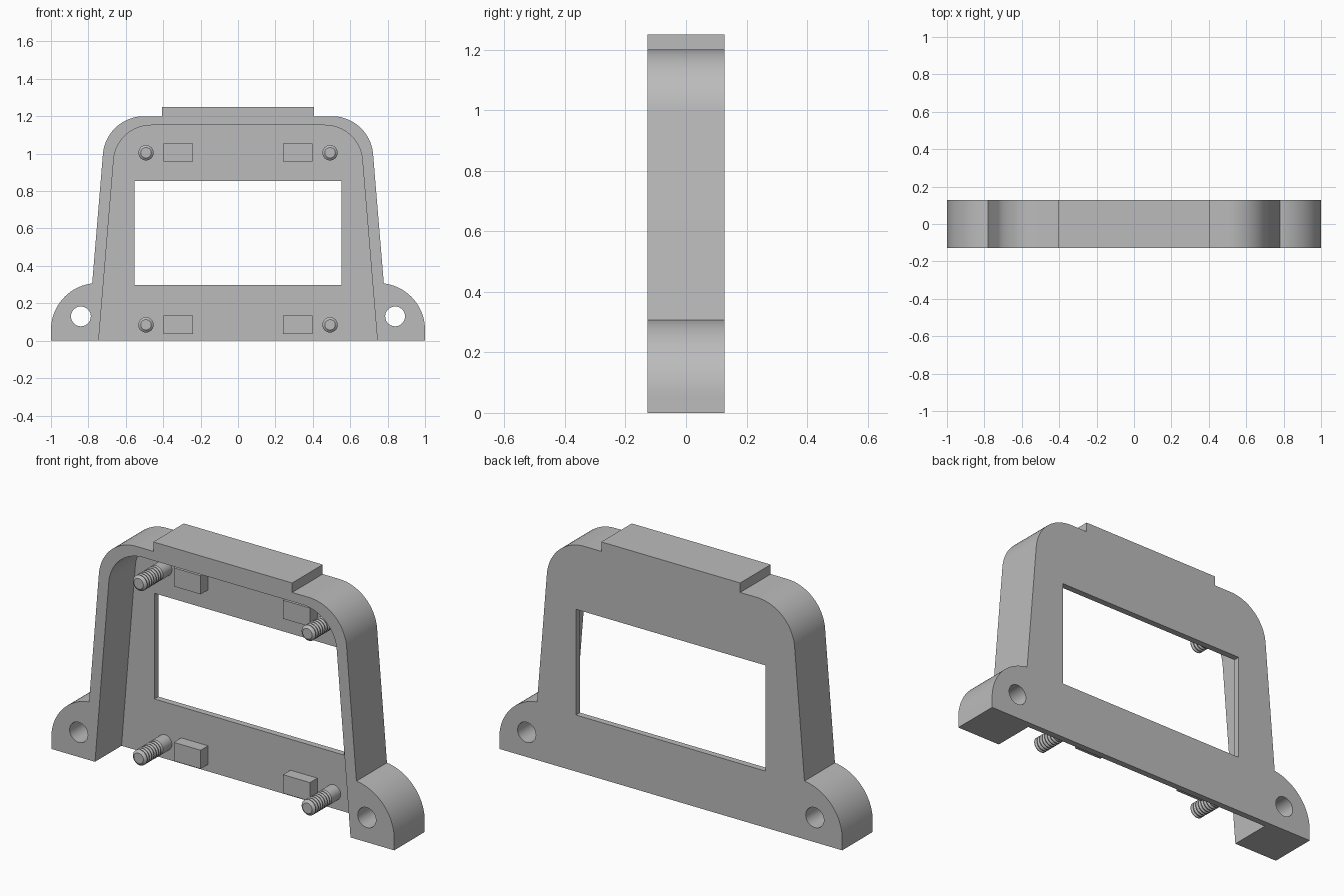
import bpy, bmesh
from math import atan, cos, sin, pi, radians, sqrt
from mathutils import Matrix

if "Cube" in bpy.data.objects:
    bpy.data.objects.remove(bpy.data.objects["Cube"], do_unlink=True)

HALF = 0.127            # half depth of the frame
PLATE = HALF - 0.033    # front surface of the back plate
SLOPE = 0.083           # lean of the side walls

grey = bpy.data.materials.new("plain_grey")
grey.use_nodes = True
grey.diffuse_color = (0.5, 0.5, 0.5, 1)
grey.node_tree.nodes["Principled BSDF"].inputs["Base Color"].default_value = (0.5, 0.5, 0.5, 1)


def finish(name, bm):
    bmesh.ops.recalc_face_normals(bm, faces=bm.faces)
    mesh = bpy.data.meshes.new(name)
    bm.to_mesh(mesh)
    bm.free()
    mesh.materials.append(grey)
    obj = bpy.data.objects.new(name, mesh)
    bpy.context.collection.objects.link(obj)
    return obj


def smooth(obj, angle=30):
    bpy.ops.object.select_all(action='DESELECT')
    obj.select_set(True)
    bpy.context.view_layer.objects.active = obj
    bpy.ops.object.shade_smooth_by_angle(angle=radians(angle))


def arc(cx, cz, r, start, end, steps=20):
    return [(cx + r * cos(start + (end - start) * i / steps),
             cz + r * sin(start + (end - start) * i / steps)) for i in range(steps + 1)]


def shoulder(foot, top, r):
    """Rounded corner between a leaning side wall and the flat top."""
    cz = top - r
    cx = foot - SLOPE * cz - r * sqrt(1 + SLOPE ** 2)
    return arc(cx, cz, r, atan(SLOPE), pi / 2)


def mirrored(half):
    return half + [(-x, z) for x, z in reversed(half)]


def prism(name, profile, y0, y1):
    bm = bmesh.new()
    face = bm.faces.new([bm.verts.new((x, y0, z)) for x, z in profile])
    new = bmesh.ops.extrude_face_region(bm, geom=[face])["geom"]
    bmesh.ops.translate(bm, vec=(0, y1 - y0, 0),
                        verts=[v for v in new if isinstance(v, bmesh.types.BMVert)])
    return finish(name, bm)


def box_profile(x0, x1, z0, z1):
    return [(x0, z0), (x1, z0), (x1, z1), (x0, z1)]


# Frame outline: mounting ear, leaning side, rounded shoulder, raised top tab
ear = [(1, 0)] + arc(0.75, 0.058, 0.25, 0, radians(83))
side = [(0.805 - SLOPE * 0.306, 0.306)]
tab = [(0.405, 1.2), (0.405, 1.25)]
frame = prism("frame", mirrored(ear + side + shoulder(0.805, 1.2, 0.22) + tab), -HALF, HALF)

# Cutters: open-bottomed cavity, window and ear holes
cavity = [(0.745 + SLOPE * 0.1, -0.1)] + shoulder(0.745, 1.152, 0.2)
cutters = [prism("cavity_cutter", mirrored(cavity), -0.3, PLATE),
           prism("window_cutter", box_profile(-0.553, 0.553, 0.298, 0.855), -0.3, 0.3)]
for s in (-1, 1):
    hole = arc(s * 0.84, 0.13, 0.053, 0, 2 * pi, 40)[:-1]
    cutters.append(prism("ear_hole_cutter", hole, -0.3, 0.3))

bpy.context.view_layer.objects.active = frame
for cutter in cutters:
    cutter.hide_render = True
    mod = frame.modifiers.new("cut", 'BOOLEAN')
    mod.operation = 'DIFFERENCE'
    mod.solver = 'EXACT'
    mod.object = cutter
    bpy.ops.object.modifier_apply(modifier=mod.name)
    bpy.data.objects.remove(cutter, do_unlink=True)
smooth(frame)


def threaded_stud(name, x, z):
    """Lathed stud: plain shank, ridged thread, chamfered tip."""
    outer, root, pitch, ridges = 0.041, 0.033, 0.019, 7
    start = PLATE - 0.075
    profile = [(0, PLATE + 0.01), (outer, PLATE + 0.01), (outer, start)]
    for i in range(ridges):
        y = start - i * pitch
        profile += [(root, y - pitch * 0.4), (outer, y - pitch * 0.8), (outer, y - pitch)]
    profile += [(0.028, -HALF + 0.002), (0, -HALF + 0.002)]
    bm = bmesh.new()
    verts = [bm.verts.new((r, y, 0)) for r, y in profile]
    edges = [bm.edges.new(pair) for pair in zip(verts, verts[1:])]
    bmesh.ops.spin(bm, geom=verts + edges, cent=(0, 0, 0), axis=(0, 1, 0),
                   angle=2 * pi, steps=32)
    bmesh.ops.remove_doubles(bm, verts=bm.verts, dist=0.0001)
    bmesh.ops.translate(bm, verts=bm.verts, vec=(x, 0, z))
    smooth(finish(name, bm))


# Studs and locating blocks in the four corners of the plate
for s, side_name in ((1, "left"), (-1, "right")):
    for stud_z, block_z, level in ((0.085, 0.037, "lower"), (1.005, 0.957, "upper")):
        threaded_stud(f"{level}_{side_name}_stud", s * 0.492, stud_z)
        prism(f"{level}_{side_name}_block",
              box_profile(s * 0.24, s * 0.397, block_z, block_z + 0.098),
              PLATE - 0.062, PLATE + 0.01)
